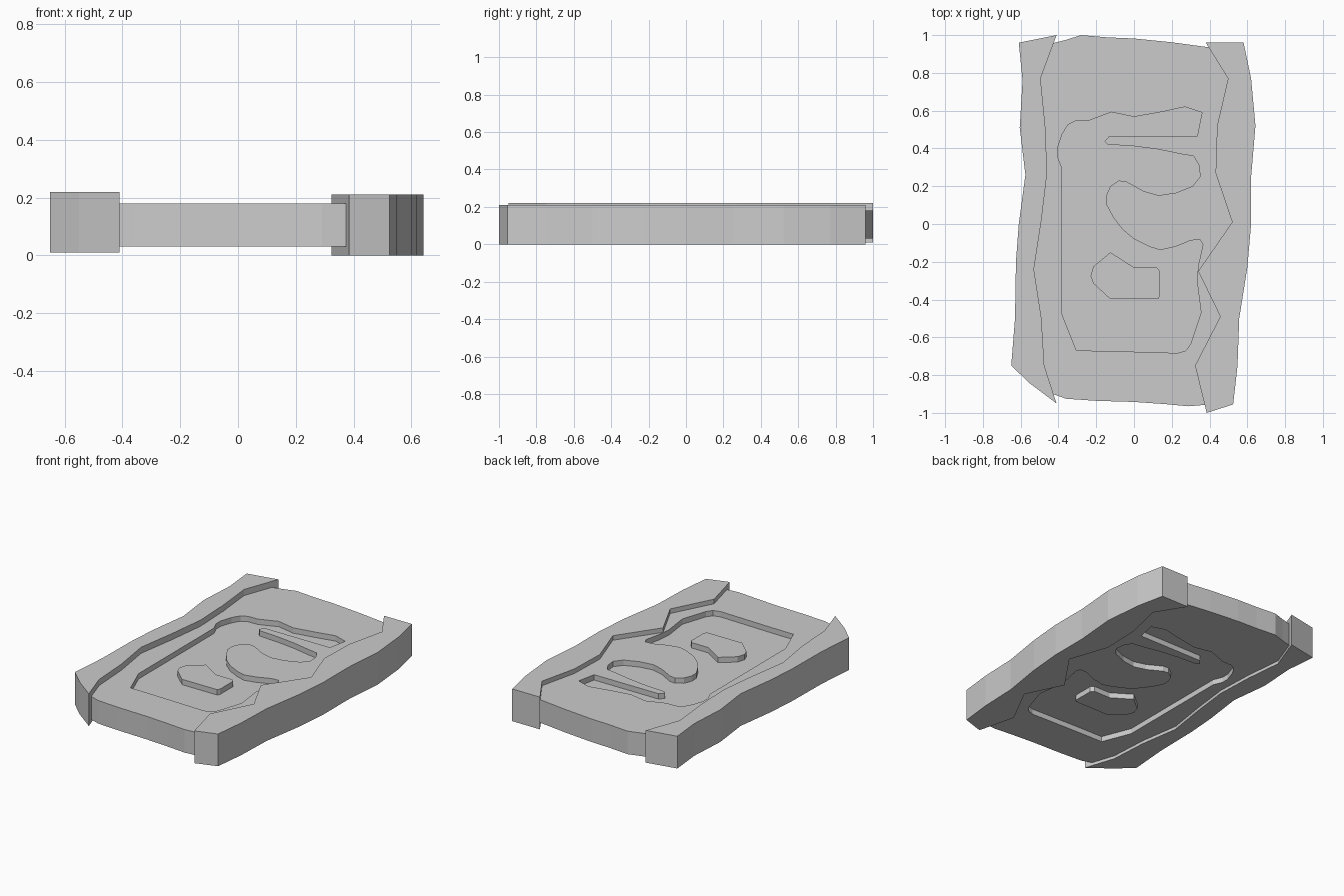
import bpy, bmesh


def slab(name, outlines, z0, z1):
    """Flat slab from closed outlines; nested outlines alternate solid and open."""
    curve = bpy.data.curves.new(name + "_profile", 'CURVE')
    curve.dimensions = '2D'
    curve.fill_mode = 'BOTH'
    curve.extrude = (z1 - z0) / 2
    for pts in outlines:
        spline = curve.splines.new('POLY')
        spline.points.add(len(pts) - 1)
        for p, (x, y) in zip(spline.points, pts):
            p.co = (x, y, 0, 1)
        spline.use_cyclic_u = True
    helper = bpy.data.objects.new(name + "_profile", curve)
    bpy.context.collection.objects.link(helper)
    deps = bpy.context.evaluated_depsgraph_get()
    mesh = bpy.data.meshes.new_from_object(helper.evaluated_get(deps))
    bpy.data.objects.remove(helper)

    bm = bmesh.new()
    bm.from_mesh(mesh)
    bmesh.ops.remove_doubles(bm, verts=bm.verts, dist=0.0005)
    bmesh.ops.translate(bm, verts=bm.verts, vec=(0, 0, (z0 + z1) / 2))
    bmesh.ops.recalc_face_normals(bm, faces=bm.faces)
    for f in bm.faces:
        f.smooth = False
    bm.to_mesh(mesh)
    bm.free()
    mesh.name = name
    obj = bpy.data.objects.new(name, mesh)
    bpy.context.collection.objects.link(obj)
    return obj


# Rough side rails
left = [(-.61, .96), (-.41, 1), (-.495, .77), (-.47, .52), (-.46, .27), (-.49, .02),
        (-.53, -.24), (-.49, -.5), (-.475, -.75), (-.41, -.95), (-.55, -.845),
        (-.65, -.75), (-.63, -.5), (-.625, -.2), (-.61, 0), (-.575, .26),
        (-.605, .51), (-.59, .76)]
right = [(.38, .96), (.58, .96), (.62, .77), (.643, .52), (.62, .25), (.62, 0),
         (.6, -.23), (.557, -.5), (.548, -.75), (.525, -.955), (.385, -1),
         (.323, -.75), (.457, -.49), (.34, -.25), (.52, .01), (.432, .27),
         (.44, .52), (.498, .77)]
slab("left_rail", [left], 0.01, 0.22)
slab("right_rail", [right], 0.0, 0.21)

# Centre board, its sides tucked inside the rails
board = [(-.55, .92), (-.43, .957), (-.36, .975), (-.28, 1), (-.14, .988), (0, .982),
         (.2, .962), (.4, .935), (.53, .92), (.55, 0), (.5, -.94), (.38, -.957),
         (.29, -.965), (.16, -.953), (0, -.942), (-.2, -.936), (-.36, -.925),
         (-.43, -.9), (-.48, -.88), (-.55, -.8), (-.55, 0)]

# Winding carved recess and the island left standing in it
recess = [(.36, .59), (.27, .62), (.14, .592), (0, .567), (-.12, .592), (-.24, .547),
          (-.31, .545), (-.35, .525), (-.38, .475), (-.405, .4), (-.405, .355),
          (-.38, .295), (-.38, -.48), (-.305, -.67), (-.15, -.672), (.23, -.683),
          (.275, -.67), (.3, -.635), (.355, -.47), (.333, -.3), (.34, -.22),
          (.365, -.11), (.35, -.083), (.3, -.087), (.22, -.12), (.14, -.138),
          (.08, -.12), (0, -.08), (-.06, -.03), (-.11, .035), (-.145, .1),
          (-.147, .15), (-.125, .2), (-.08, .23), (-.04, .225), (.05, .175),
          (.13, .152), (.22, .165), (.31, .2), (.35, .25), (.345, .31), (.315, .36),
          (.25, .37), (.13, .395), (0, .412), (-.14, .421), (-.155, .438),
          (-.13, .467), (.335, .467)]
island = [(-.125, -.15), (0, -.23), (.12, -.23), (.138, -.25), (.138, -.38),
          (.128, -.398), (-.125, -.398), (-.215, -.315), (-.23, -.275), (-.215, -.225)]
slab("centre_board", [board, recess, island], 0.03, 0.18)

# Thinner panel forming the recess floor on both faces
slab("recess_panel", [recess, island], 0.065, 0.145)
